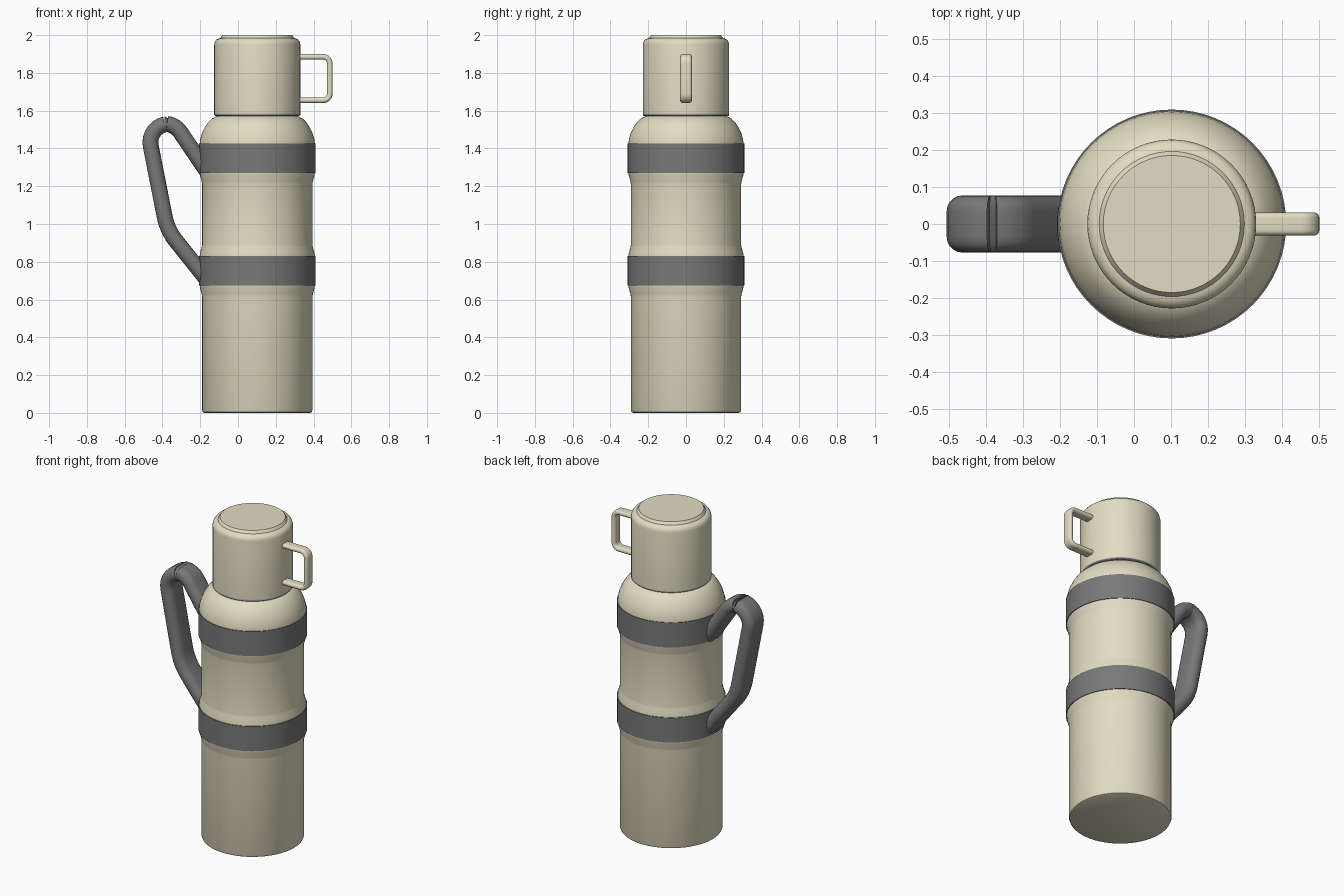
import bpy, bmesh, math
from mathutils import Vector

if "Cube" in bpy.data.objects:
    bpy.data.objects.remove(bpy.data.objects["Cube"])

CX = 0.102      # axis of the flask
SEG = 64


def material(name, rgb):
    m = bpy.data.materials.new(name)
    m.diffuse_color = (*rgb, 1)
    m.use_nodes = True
    m.node_tree.nodes["Principled BSDF"].inputs["Base Color"].default_value = m.diffuse_color
    return m


CREAM = material("cream", (0.76, 0.72, 0.54))
GREY = material("dark_grey", (0.19, 0.19, 0.19))
STEEL = material("steel", (0.5, 0.5, 0.55))


def finish(name, bm, mat):
    bmesh.ops.recalc_face_normals(bm, faces=bm.faces)
    me = bpy.data.meshes.new(name)
    bm.to_mesh(me)
    bm.free()
    ob = bpy.data.objects.new(name, me)
    bpy.context.collection.objects.link(ob)
    me.materials.append(mat)
    bpy.ops.object.select_all(action='DESELECT')
    ob.select_set(True)
    bpy.context.view_layer.objects.active = ob
    bpy.ops.object.shade_smooth_by_angle(angle=math.radians(32))
    return ob


def skin(bm, rings, loop=False):
    """Join successive closed rings; cap the ends unless they loop."""
    n = len(rings[0])
    pairs = list(zip(rings, rings[1:]))
    if loop:
        pairs.append((rings[-1], rings[0]))
    for a, b in pairs:
        for i in range(n):
            j = (i + 1) % n
            bm.faces.new((a[i], a[j], b[j], b[i]))
    if not loop:
        bm.faces.new(rings[0])
        bm.faces.new(rings[-1])


def lathe(name, profile, mat, loop=False):
    bm = bmesh.new()
    rings = []
    for r, z in profile:
        rings.append([bm.verts.new((CX + r * math.cos(2 * math.pi * i / SEG),
                                    r * math.sin(2 * math.pi * i / SEG), z))
                      for i in range(SEG)])
    skin(bm, rings, loop)
    return finish(name, bm, mat)


def fillet(corners, steps=8):
    """Round the (x, z, radius) corners of a polyline with arcs."""
    pts = [Vector(c[:2]) for c in corners]
    out = [pts[0]]
    for k in range(1, len(pts) - 1):
        p, rad = pts[k], corners[k][2]
        u, v = (pts[k - 1] - p).normalized(), (pts[k + 1] - p).normalized()
        half = u.angle(v) / 2
        mid = (u + v).normalized()
        centre = p + mid * (rad / math.sin(half))
        sweep = math.pi / 2 - half
        side = (u - v).normalized()
        for s in range(steps + 1):
            t = sweep * (1 - 2 * s / steps)
            out.append(centre + rad * (-mid * math.cos(t) + side * math.sin(t)))
    out.append(pts[-1])
    return out


def strap(name, corners, half_t, half_w, mat):
    """Sweep a round-ended section along a path in the xz plane."""
    path = fillet(corners)
    section = []
    for sign in (1, -1):
        for i in range(11):
            a = math.pi * i / 10
            section.append((sign * half_t * math.cos(a),
                            sign * (half_w - half_t + half_t * math.sin(a))))
    bm = bmesh.new()
    rings = []
    for k, p in enumerate(path):
        d = (path[min(k + 1, len(path) - 1)] - path[max(k - 1, 0)]).normalized()
        n = Vector((-d.y, d.x))
        rings.append([bm.verts.new((p.x + n.x * s, w, p.y + n.y * s))
                      for s, w in section])
    skin(bm, rings)
    return finish(name, bm, mat)


# Bottle body with two swollen ribs and a domed shoulder
def rib(z0):
    return [(0.292, z0), (0.294, z0 + 0.012), (0.303, z0 + 0.045),
            (0.3055, z0 + 0.065)]


body = [(0.28, 0), (0.288, 0.004), (0.292, 0.014)]
body += rib(0.615) + [(r, 1.505 - z) for r, z in reversed(rib(0.615))]
body += rib(1.212)
body += [(0.3055, 1.42), (0.302, 1.45), (0.293, 1.48), (0.279, 1.51),
         (0.261, 1.537), (0.24, 1.558), (0.218, 1.57), (0.205, 1.572), (0.205, 1.6)]
lathe("bottle_body", body, CREAM)

# Strap bands round the ribs
for name, z0 in (("lower_band", 0.675), ("upper_band", 1.27)):
    lathe(name, [(0.298, z0), (0.309, z0), (0.309, z0 + 0.155), (0.298, z0 + 0.155)],
          GREY, loop=True)

# Cup lid with a rim and a stepped top
lathe("cup_lid", [(0.2, 1.585), (0.228, 1.585), (0.228, 1.95), (0.225, 1.965),
                  (0.217, 1.976), (0.205, 1.982), (0.196, 1.984), (0.185, 2.0)], CREAM)
lathe("cup_rim", [(0.2, 1.573), (0.224, 1.573), (0.228, 1.577), (0.228, 1.586),
                  (0.2, 1.586)], STEEL, loop=True)

# Carrying handle and cup handle
strap("carry_handle", [(-0.15, 0.688), (-0.374, 0.967, 0.3), (-0.485, 1.53, 0.098),
                       (-0.335, 1.53, 0.098), (-0.16, 1.272)], 0.042, 0.077, GREY)
strap("cup_handle", [(0.31, 1.885), (0.486, 1.885, 0.035), (0.486, 1.655, 0.035),
                     (0.31, 1.655)], 0.0145, 0.031, CREAM)
